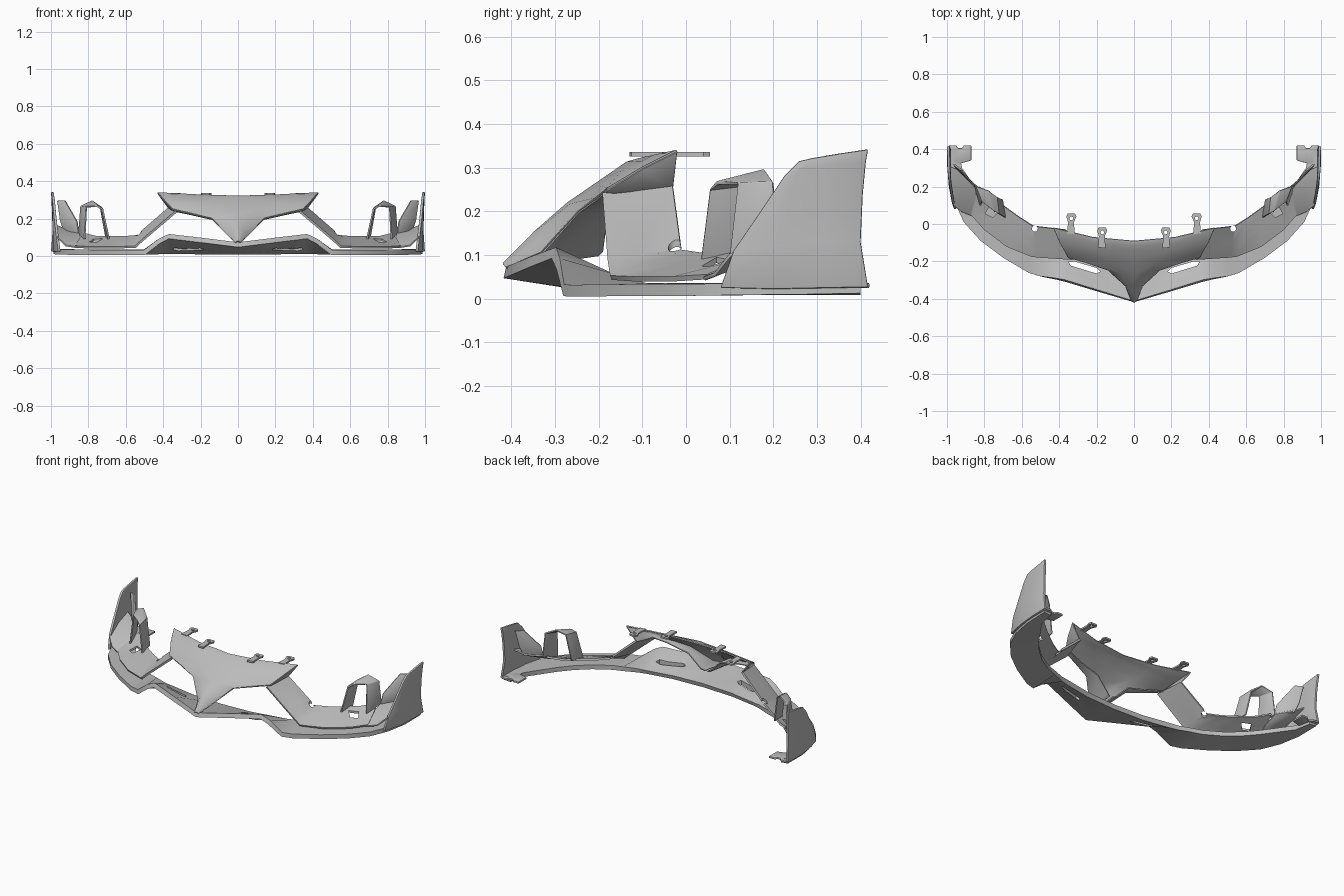
import bpy, bmesh, math
from mathutils import Matrix, Vector

if "Cube" in bpy.data.objects:
    bpy.data.objects.remove(bpy.data.objects["Cube"], do_unlink=True)

grey = bpy.data.materials.new("plain_grey")
grey.use_nodes = True
colour = (0.5, 0.5, 0.5, 1)
grey.diffuse_color = colour
grey.node_tree.nodes["Principled BSDF"].inputs["Base Color"].default_value = colour


def add_object(name, bm):
    """Turn a bmesh into an object mirrored across the centre plane."""
    bmesh.ops.recalc_face_normals(bm, faces=bm.faces)
    mesh = bpy.data.meshes.new(name)
    bm.to_mesh(mesh)
    bm.free()
    mesh.materials.append(grey)
    ob = bpy.data.objects.new(name, mesh)
    bpy.context.collection.objects.link(ob)
    mirror = ob.modifiers.new("mirror", 'MIRROR')
    mirror.merge_threshold = 0.0005
    return ob


def finish(ob, bevel=0.003, angle=35):
    """Apply the modifiers and shade smooth with sharp edges kept."""
    if bevel:
        mod = ob.modifiers.new("soft_edges", 'BEVEL')
        mod.width = bevel
        mod.segments = 2
        mod.limit_method = 'ANGLE'
        mod.angle_limit = math.radians(50)
    bpy.ops.object.select_all(action='DESELECT')
    ob.select_set(True)
    bpy.context.view_layer.objects.active = ob
    bpy.ops.object.convert(target='MESH')
    bpy.ops.object.shade_smooth_by_angle(angle=math.radians(angle))


def sheet(name, rows, thick=0.012, cutters=(), bevel=0.003):
    """Loft a panel through rows of points and give it thickness."""
    bm = bmesh.new()
    grid = [[bm.verts.new(p) for p in row] for row in rows]
    for a, b in zip(grid, grid[1:]):
        for i in range(len(a) - 1):
            bm.faces.new((a[i], a[i + 1], b[i + 1], b[i]))
    ob = add_object(name, bm)
    solid = ob.modifiers.new("thickness", 'SOLIDIFY')
    solid.thickness = thick
    solid.offset = 0
    for c in cutters:
        cut = ob.modifiers.new("opening", 'BOOLEAN')
        cut.operation = 'DIFFERENCE'
        cut.solver = 'EXACT'
        cut.object = c
    finish(ob, 0 if cutters else bevel)
    for c in cutters:
        bpy.data.objects.remove(c, do_unlink=True)
    return ob


def prism(name, outline, z0, z1):
    """Extrude a plan outline upwards."""
    bm = bmesh.new()
    face = bm.faces.new([bm.verts.new((x, y, z0)) for x, y in outline])
    top = bmesh.ops.extrude_face_region(bm, geom=[face])["geom"]
    bmesh.ops.translate(bm, vec=(0, 0, z1 - z0),
                        verts=[v for v in top if isinstance(v, bmesh.types.BMVert)])
    return add_object(name, bm)


def cutter(name, outline):
    ob = prism(name, outline, -0.1, 0.25)
    ob.hide_render = True
    return ob


def ring(x, y, r, n=12):
    return [(x + r * math.cos(i * math.tau / n), y + r * math.sin(i * math.tau / n))
            for i in range(n)]


# Splitter floor: raised pointed centre, low outer wings
front = [(0, -.415, .06), (.2, -.355, .085), (.37, -.303, .105), (.42, -.293, .08),
         (.5, -.28, .019), (.56, -.262, .018), (.7, -.18, .019), (.82, -.09, .02),
         (.91, .01, .02), (.96, .12, .022), (.985, .25, .023), (.987, .4, .026)]
back = [(0, -.17), (.2, -.16), (.37, -.13), (.42, -.12), (.5, -.09), (.56, -.07),
        (.66, -.01), (.74, .06), (.8, .13), (.85, .2), (.92, .3), (.94, .4)]
slot = cutter("slot_cutter", [(.18, -.255), (.2, -.265), (.34, -.222), (.35, -.2),
                              (.32, -.2), (.2, -.235)])
sheet("splitter", [front, [(x, y, .022) for x, y in back]], 0.027, [slot])

# Centre beak
beak = [[(0, -.418, .078), (.006, -.416, .076), (.012, -.412, .07)],
        [(0, -.35, .147), (.025, -.34, .135), (.045, -.33, .105)],
        [(0, -.27, .217), (.07, -.262, .215), (.14, -.245, .2)],
        [(0, -.19, .272), (.13, -.195, .255), (.26, -.205, .228)],
        [(0, -.135, .31), (.18, -.145, .29), (.35, -.18, .25)],
        [(0, -.108, .318), (.21, -.1, .312), (.395, -.1, .298)],
        [(0, -.09, .319), (.22, -.07, .327), (.43, -.02, .338)]]
sheet("beak", beak, 0.008, bevel=0.002)

# Returns running back from the beak's lower edge
edge = [row[-1] for row in beak]
inner = [(.008, -.2, .1), (.03, -.19, .11), (.11, -.18, .19), (.25, -.17, .222),
         (.34, -.15, .24), (.355, -.08, .245), (.365, -.03, .25)]
sheet("beak_return", [edge, inner], 0.008, bevel=0.002)

# Diagonal strut flowing into the side shelf
strut_front = [(.33, -.19, .238), (.51, -.178, .085), (.55, -.172, .048), (.68, -.12, .045),
               (.8, -.03, .045), (.87, .05, .05)]
strut_mid = [(.35, -.11, .247), (.525, -.1, .097), (.575, -.085, .078), (.68, -.015, .075),
             (.765, .07, .075), (.85, .13, .085)]
strut_back = [(.37, -.03, .255), (.54, -.01, .107), (.61, .035, .1), (.68, .085, .1),
              (.75, .14, .1), (.83, .2, .12)]
holes = [cutter("round_cutter", ring(.53, -.025, .016)),
         cutter("window_cutter", [(.72, .07), (.755, .035), (.795, .055), (.77, .1)])]
sheet("strut_and_shelf", [strut_front, strut_mid, strut_back], 0.012, holes)

# Upright duct hoop on the shelf
sheet("duct_hoop", [
    [(.69, .035, .09), (.725, .055, .25), (.75, .07, .265), (.81, .12, .263), (.82, .1, .09)],
    [(.705, .13, .1), (.735, .145, .262), (.78, .18, .293), (.84, .2, .265), (.85, .21, .12)]],
    0.01)

# Ramp from the shelf up to the end plate
sheet("corner_ramp", [
    [(.86, .04, .045), (.92, .065, .055), (.967, .1, .1)],
    [(.84, .14, .085), (.91, .18, .1), (.982, .19, .13)],
    [(.85, .21, .125), (.92, .28, .14), (.985, .31, .17)]], 0.01)

# Inner fin beside the end plate
sheet("inner_fin", [
    [(.85, .2, .12), (.86, .21, .185), (.925, .29, .298)],
    [(.93, .28, .13), (.95, .3, .19), (.965, .32, .295)]], 0.01)

# Tall end plate
sheet("end_plate", [
    [(.955, .08, .025), (.983, .2, .022), (.992, .31, .024), (.992, .417, .026)],
    [(.966, .11, .11), (.983, .2, .12), (.985, .31, .13), (.985, .4, .13)],
    [(.977, .175, .205), (.985, .235, .215), (.987, .32, .23), (.987, .405, .24)],
    [(.984, .225, .28), (.988, .26, .295), (.99, .33, .305), (.991, .412, .313)],
    [(.988, .26, .315), (.99, .29, .322), (.991, .35, .332), (.993, .417, .342)]], 0.014)

# Rear foot tab
foot = prism("foot_tab", [(.87, .34), (.94, .32), (.99, .34), (.99, .42), (.95, .42),
                          (.94, .405), (.92, .405), (.91, .42), (.87, .42)], .024, .036)
finish(foot)

# Mounting tabs along the top edge
for label, x, y in (("inner", .17, -.045), ("outer", .335, .03)):
    tab = prism(label + "_mounting_tab",
                [(x - .018, y - .085), (x + .022, y - .08), (x + .018, y - .02),
                 (x + .027, y + .01), (x + .02, y + .025), (x - .02, y + .025),
                 (x - .027, y + .01), (x - .014, y - .02)], .326, .336)
    drill = cutter("drill", ring(x, y, .01))
    drill.location.z = 0.2
    cut = tab.modifiers.new("bolt_hole", 'BOOLEAN')
    cut.object = drill
    finish(tab, 0)
    bpy.data.objects.remove(drill, do_unlink=True)
